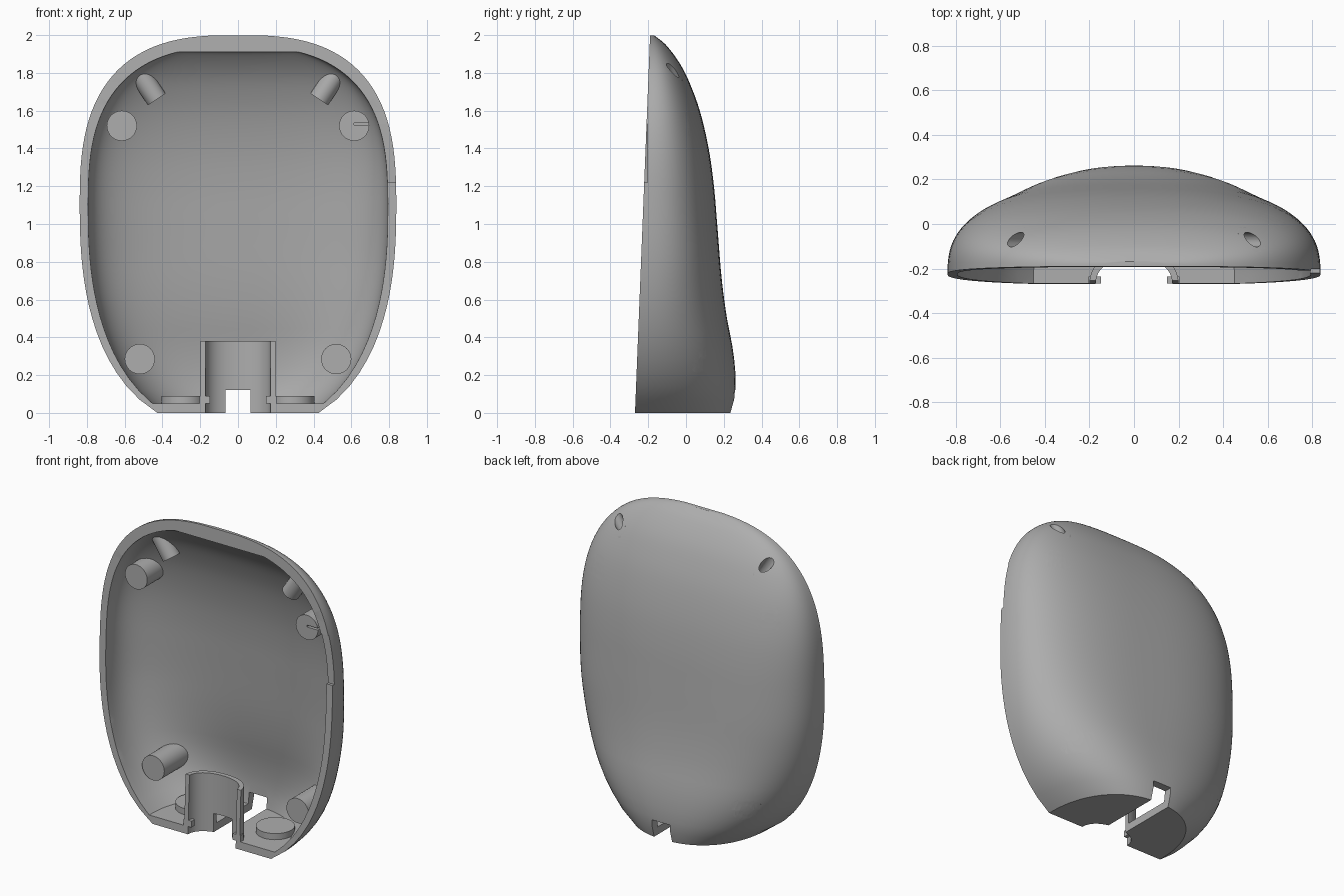
import bpy, bmesh, math
from mathutils import Vector

cube = bpy.data.objects.get("Cube")
if cube:
    bpy.data.objects.remove(cube, do_unlink=True)

plastic = bpy.data.materials.new("grey plastic")
plastic.use_nodes = True
GREY = (0.42, 0.42, 0.42, 1)
plastic.diffuse_color = GREY
plastic.node_tree.nodes["Principled BSDF"].inputs["Base Color"].default_value = GREY

# Back profile on the centre line: (z, y)
BACK = [(0, .238), (.07, .257), (.2, .262), (.35, .246), (.5, .217), (.7, .19), (1, .165),
        (1.2, .148), (1.4, .12), (1.6, .073), (1.75, .018), (1.85, -.033), (1.95, -.108), (2, -.17)]


def back_y(z):
    """Smooth curve through the back profile."""
    i = max(k for k in range(len(BACK) - 1) if BACK[k][0] <= z)

    def slope(k):
        a, b = BACK[max(k - 1, 0)], BACK[min(k + 1, len(BACK) - 1)]
        return (b[1] - a[1]) / (b[0] - a[0])
    (z0, y0), (z1, y1) = BACK[i], BACK[i + 1]
    h = z1 - z0
    t = (z - z0) / h
    return ((1 + 2 * t) * (1 - t) ** 2 * y0 + t * (1 - t) ** 2 * h * slope(i)
            + t * t * (3 - 2 * t) * y1 + t * t * (t - 1) * h * slope(i + 1))


def front_y(z):
    return -.27 + .04 * z


def half_width(z):
    t, m = ((z - 1.1) / .9, 2.75) if z > 1.1 else ((1.1 - z) / 1.2, 2.45)
    return .838 * (1 - t ** m) ** (1 / m)


def arch(rx, ry, y0, n, steps):
    """Half superellipse opening towards the front."""
    pts = []
    for k in range(steps + 1):
        a = math.pi * k / steps
        c, s = math.cos(a), max(math.sin(a), 0)
        pts.append((math.copysign(abs(c) ** (2 / n), c) * rx, y0 + ry * s ** (2 / n)))
    return pts


def finish(bm, name):
    bmesh.ops.recalc_face_normals(bm, faces=bm.faces)
    mesh = bpy.data.meshes.new(name)
    bm.to_mesh(mesh)
    bm.free()
    mesh.materials.append(plastic)
    obj = bpy.data.objects.new(name, mesh)
    bpy.context.collection.objects.link(obj)
    return obj


def loft(name, rings):
    """Skin a stack of closed rings and cap both ends."""
    bm = bmesh.new()
    rows = [[bm.verts.new(p) for p in r] for r in rings]
    n = len(rows[0])
    for a, b in zip(rows, rows[1:]):
        for k in range(n):
            j = (k + 1) % n
            bm.faces.new((a[k], a[j], b[j], b[k]))
    bm.faces.new(rows[0])
    bm.faces.new(rows[-1])
    return finish(bm, name)


def prism(name, outline, z0, z1):
    return loft(name, [[(x, y, z) for x, y in outline] for z in (z0, z1)])


def box(name, x0, x1, y0, y1, z0, z1):
    return prism(name, [(x0, y0), (x1, y0), (x1, y1), (x0, y1)], z0, z1)


def rod(name, start, end, r, sides=32):
    a, b = Vector(start), Vector(end)
    bm = bmesh.new()
    bmesh.ops.create_cone(bm, cap_ends=True, segments=sides, radius1=r, radius2=r,
                          depth=(b - a).length)
    turn = (b - a).to_track_quat('Z', 'Y')
    for v in bm.verts:
        v.co = turn @ v.co + (a + b) / 2
    return finish(bm, name)


def combine(obj, tool, op='DIFFERENCE', keep=False):
    mod = obj.modifiers.new("cut", 'BOOLEAN')
    mod.operation, mod.solver, mod.object = op, 'EXACT', tool
    bpy.context.view_layer.objects.active = obj
    bpy.ops.object.modifier_apply(modifier=mod.name)
    if not keep:
        bpy.data.objects.remove(tool, do_unlink=True)


def body(name, inner):
    rings = []
    for k in range(45):
        u = math.sin(math.pi / 2 * k / 44)
        if inner:
            z = .05 + 1.86 * u
            zo = z + .055 * (z / 1.91) ** 3
            w, yb = half_width(zo) - .045, back_y(zo) - .052
        else:
            z = zo = 1.998 * u
            w, yb = half_width(z), back_y(z)
        yf = front_y(z)
        pts = arch(w, max(yb - yf, .008), yf, 2.25 + .45 * min(z / .8, 1), 56)
        if inner:
            pts = [(w, yf - .1)] + pts + [(-w, yf - .1)]
        rings.append([(x, y, z) for x, y in pts])
    return loft(name, rings)


# Hollow shell
envelope = body("envelope", False)
shell = body("shell", False)
combine(shell, body("cavity", True))
parts = [shell]


def add_part(obj):
    """Trim an inner part to the outer form and keep it."""
    combine(obj, envelope, 'INTERSECT', keep=True)
    parts.append(obj)
    return obj


def cut(targets, make):
    for t in targets:
        combine(t, make())


for s, side in ((1, "left"), (-1, "right")):
    # Screw bosses, countersunk from the back
    for x, z, y0, floor, level in ((.615, 1.52, -.17, -.08, "upper"), (.52, .285, -.13, .01, "lower")):
        x *= s
        boss = add_part(rod(f"{level}_{side}_screw_boss", (x, y0, z), (x, .4, z), .08))
        cut((shell, boss), lambda: rod("screw_hole", (x, -.4, z), (x, .5, z), .033))
        cut((shell, boss), lambda: rod("countersink", (x, floor, z), (x, .5, z), .056))
        if s > 0 and level == "upper":
            cut((boss,), lambda: box("slit", x, x + .1, -.2, y0 + .03, z + .003, z + .015))

    # Slanted blind sockets near the top
    tip = Vector((.43 * s, -.07, 1.66))
    axis = Vector((.55 * s, 0, .83)).normalized()
    socket = add_part(rod(f"{side}_slanted_socket", tip, tip + axis * .5, .056))
    cut((shell, socket), lambda: rod("socket_hole", tip + axis * .06, tip + axis * .5, .033))

    # Round foot pockets in the bottom wall
    x = .29 * s
    pocket = add_part(rod(f"{side}_foot_pocket", (x, -.03, .04), (x, -.03, .09), .115))
    cut((shell, pocket), lambda: rod("foot_recess", (x, -.03, -.1), (x, -.03, .065), .085))

# Cable channel standing on the bottom wall
outer_arch = [(.2, -.4)] + arch(.2, .15, -.27, 2.2, 32) + [(-.2, -.4)]
inner_arch = [(.172, -.5)] + arch(.172, .12, -.27, 2.2, 32) + [(-.172, -.5)]
channel = add_part(prism("cable_channel", outer_arch, 0, .38))
cut((shell, channel), lambda: prism("channel_bore", inner_arch, -.1, .5))
cut((shell, channel), lambda: box("cable_slot", -.065, .065, -.6, .6, -.1, .12))

# Small catches at the channel mouth
for s, side in ((1, "left"), (-1, "right")):
    add_part(box(f"{side}_channel_catch", *sorted((.148 * s, .205 * s)), -.3, -.235, .05, .09))

# Shallow step in the left rim
cut((shell,), lambda: box("rim_step", .7, .9, -.4, -.203, 1.22, 1.53))

bpy.data.objects.remove(envelope, do_unlink=True)

# Smooth surfaces with crisp edges
bpy.ops.object.select_all(action='DESELECT')
for p in parts:
    p.select_set(True)
bpy.context.view_layer.objects.active = shell
bpy.ops.object.shade_smooth_by_angle(angle=math.radians(30))
